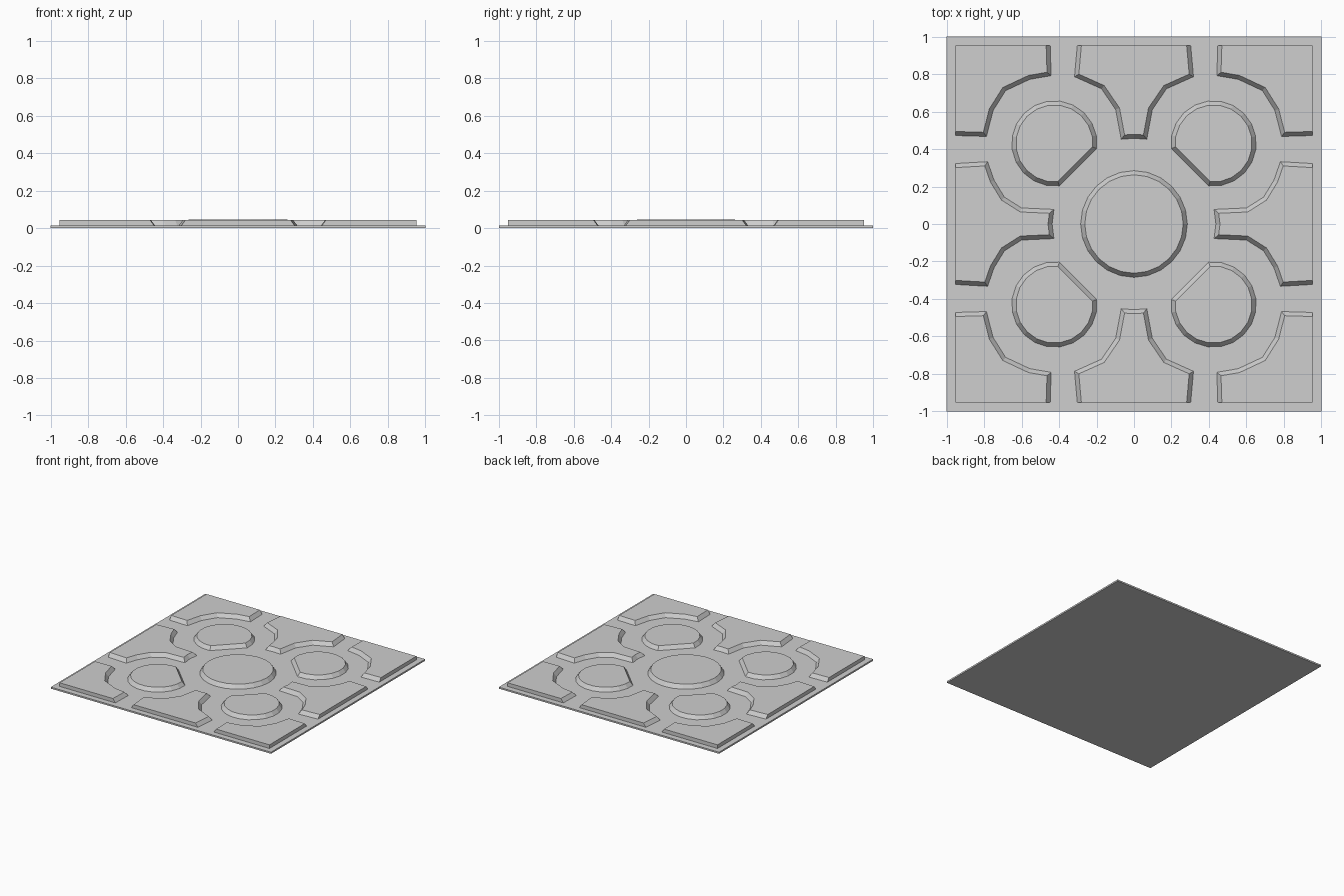
import bpy, bmesh, math
from mathutils import Vector

if "Cube" in bpy.data.objects:
    bpy.data.objects.remove(bpy.data.objects["Cube"])

RIM = 0.953      # edge of the raised pattern
FLOOR = 0.013    # height of the groove floor
TOP = 0.043      # height of the raised plates
SLOPE = 0.024    # width of the chamfered groove walls

grey = bpy.data.materials.new("stone_grey")
grey.diffuse_color = (0.62, 0.62, 0.62, 1)
grey.use_nodes = True
grey.node_tree.nodes["Principled BSDF"].inputs["Base Color"].default_value = grey.diffuse_color


def finish(name, bm):
    bmesh.ops.recalc_face_normals(bm, faces=bm.faces)
    me = bpy.data.meshes.new(name)
    bm.to_mesh(me)
    bm.free()
    me.materials.append(grey)
    ob = bpy.data.objects.new(name, me)
    bpy.context.collection.objects.link(ob)
    return ob


def on_rim(a, b):
    return any(abs(abs(a[i]) - RIM) < 1e-4 and abs(a[i] - b[i]) < 1e-4 for i in (0, 1))


def inset(pts):
    """Mitred inward offset; edges along the outer rim stay vertical."""
    n = len(pts)
    edges = []
    for i in range(n):
        a, b = pts[i], pts[(i + 1) % n]
        d = (b - a).normalized()
        nrm = Vector((-d.y, d.x))
        w = 0.0 if on_rim(a, b) else SLOPE
        edges.append((a + nrm * w, d))
    out = []
    for i in range(n):
        (p, d), (q, e) = edges[i - 1], edges[i]
        cross = d.x * e.y - d.y * e.x
        if abs(cross) < 1e-4:
            out.append(q.copy())
        else:
            r = q - p
            out.append(p + d * ((r.x * e.y - r.y * e.x) / cross))
    return out


def plate(name, pts, top=TOP):
    """Raised plate with chamfered walls, from its outline on the groove floor."""
    pts = [Vector(p) for p in pts]
    area = sum(a.x * b.y - a.y * b.x for a, b in zip(pts, pts[1:] + pts[:1]))
    if area < 0:
        pts.reverse()
    bm = bmesh.new()
    low = [bm.verts.new((p.x, p.y, FLOOR - 0.003)) for p in pts]
    high = [bm.verts.new((p.x, p.y, top)) for p in inset(pts)]
    n = len(pts)
    for i in range(n):
        j = (i + 1) % n
        bm.faces.new((low[i], low[j], high[j], high[i]))
    bm.faces.new(high)
    bm.faces.new(low[::-1])
    return finish(name, bm)


# base slab
bm = bmesh.new()
bmesh.ops.create_cube(bm, size=1)
for v in bm.verts:
    v.co = (v.co.x * 2, v.co.y * 2, (v.co.z + 0.5) * FLOOR)
finish("base_slab", bm)

# central disc
plate("centre_disc", [(0.287 * math.cos(math.tau * i / 24), 0.287 * math.sin(math.tau * i / 24))
                      for i in range(24)], 0.045)

# four discs with a flat towards the centre, and four corner plates
disc = []
for i in range(17):
    a = math.radians(-97 + (187 + 97) * i / 16)
    disc.append((0.425 + 0.23 * math.cos(a), 0.43 + 0.23 * math.sin(a)))
corner = [(RIM, RIM), (0.445, RIM), (0.44, 0.79), (0.556, 0.77), (0.684, 0.71),
          (0.75, 0.605), (0.786, 0.465), (RIM, 0.47)]
for sx, side in ((1, "right"), (-1, "left")):
    for sy, end in ((1, "back"), (-1, "front")):
        plate(f"small_disc_{end}_{side}", [(x * sx, y * sy) for x, y in disc])
        plate(f"corner_plate_{end}_{side}", [(x * sx, y * sy) for x, y in corner])

# plates in the middle of each side, mirrored half outlines
back_half = [(0.305, RIM), (0.32, 0.785), (0.175, 0.72), (0.10, 0.61), (0.07, 0.45)]
back = back_half + [(0, 0.455)] + [(-x, y) for x, y in reversed(back_half)]
right_half = [(RIM, 0.325), (0.78, 0.335), (0.745, 0.235), (0.69, 0.145), (0.60, 0.088),
              (0.425, 0.08)]
right = right_half + [(0.435, 0)] + [(x, -y) for x, y in reversed(right_half)]
for s, end, side in ((1, "back", "right"), (-1, "front", "left")):
    plate(f"side_plate_{end}", [(x, y * s) for x, y in back])
    plate(f"side_plate_{side}", [(x * s, y) for x, y in right])
